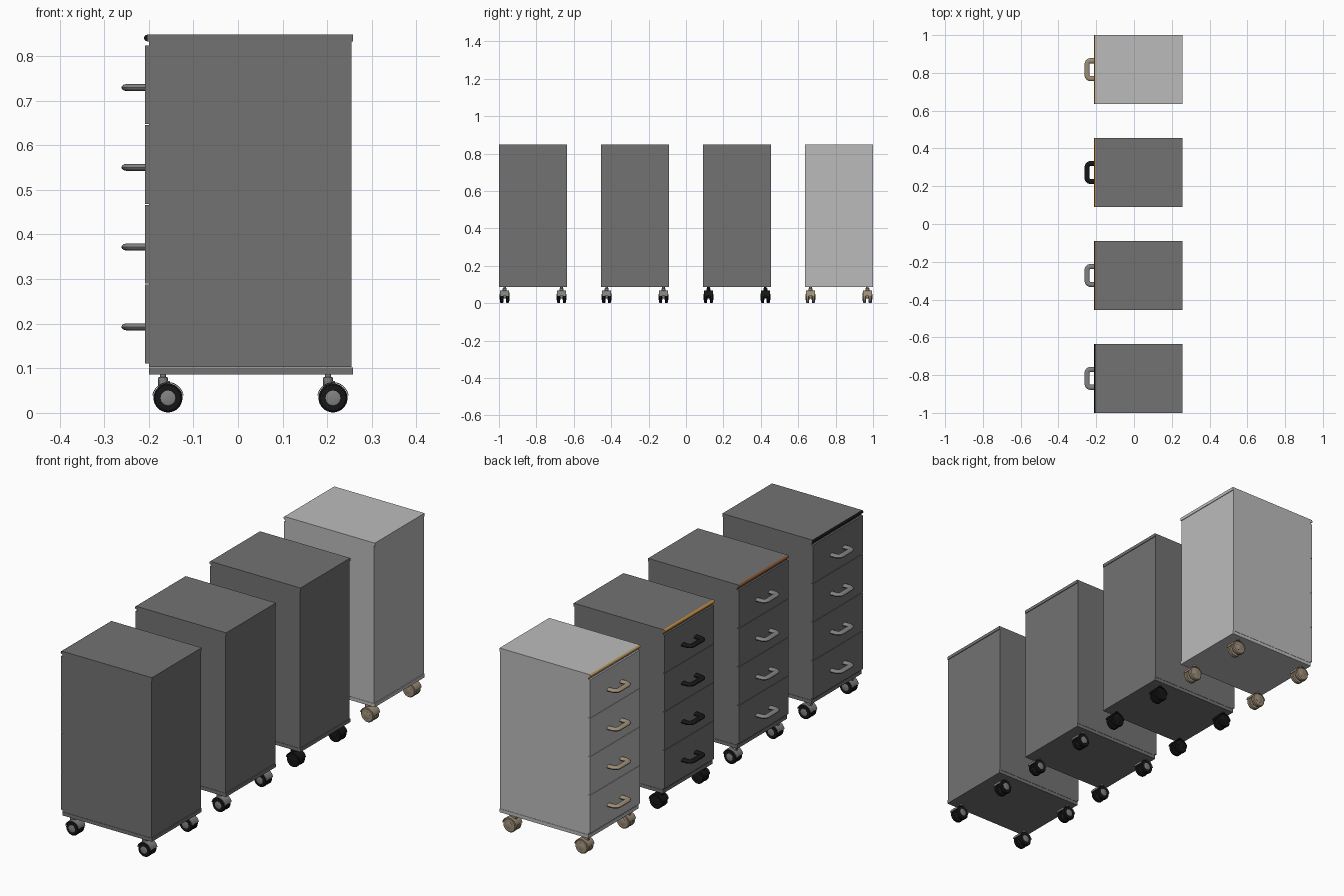
import bpy, bmesh
from math import sin, cos, pi, radians
from mathutils import Matrix, Vector

if "Cube" in bpy.data.objects:
    bpy.data.objects.remove(bpy.data.objects["Cube"])


def material(name, rgb):
    m = bpy.data.materials.new(name)
    m.diffuse_color = (*rgb, 1)
    m.use_nodes = True
    m.node_tree.nodes["Principled BSDF"].inputs["Base Color"].default_value = m.diffuse_color
    return m


DARK = material("dark_grey", (0.17, 0.17, 0.17))
LIGHT = material("light_grey", (0.5, 0.5, 0.5))
METAL = material("metal_grey", (0.22, 0.22, 0.22))
BLACK = material("black", (0.008, 0.008, 0.008))
BEIGE = material("beige", (0.34, 0.27, 0.19))
TAN = material("tan_edge", (0.55, 0.35, 0.14))
ORANGE = material("orange_edge", (0.6, 0.28, 0.05))
BROWN = material("brown_edge", (0.25, 0.09, 0.03))


def finish(name, bm, mat, smooth=False):
    bmesh.ops.recalc_face_normals(bm, faces=bm.faces)
    me = bpy.data.meshes.new(name)
    bm.to_mesh(me)
    bm.free()
    ob = bpy.data.objects.new(name, me)
    bpy.context.collection.objects.link(ob)
    me.materials.append(mat)
    if smooth:
        bpy.ops.object.select_all(action='DESELECT')
        ob.select_set(True)
        bpy.context.view_layer.objects.active = ob
        bpy.ops.object.shade_smooth_by_angle(angle=radians(35))
    return ob


def box(name, x, y, z, mat):
    bm = bmesh.new()
    size = Matrix.Diagonal((x[1] - x[0], y[1] - y[0], z[1] - z[0], 1))
    mid = Matrix.Translation((sum(x) / 2, sum(y) / 2, sum(z) / 2))
    bmesh.ops.create_cube(bm, size=1, matrix=mid @ size)
    return finish(name, bm, mat)


def extrude_y(name, profile, y0, y1, mat, smooth=True):
    """Closed x-z profile extruded along y."""
    bm = bmesh.new()
    f = bm.faces.new([bm.verts.new((x, y0, z)) for x, z in profile])
    r = bmesh.ops.extrude_face_region(bm, geom=[f])
    verts = [v for v in r["geom"] if isinstance(v, bmesh.types.BMVert)]
    bmesh.ops.translate(bm, verts=verts, vec=(0, y1 - y0, 0))
    return finish(name, bm, mat, smooth)


def lathe(name, profile, centre, axis, mat, n=32):
    """Rings of (radius, offset) along the y or z axis, with capped ends."""
    bm = bmesh.new()
    rings = []
    for r, h in profile:
        ring = []
        for i in range(n):
            a, b = r * cos(2 * pi * i / n), r * sin(2 * pi * i / n)
            p = Vector((a, h, b)) if axis == 'y' else Vector((a, b, h))
            ring.append(bm.verts.new(p + Vector(centre)))
        rings.append(ring)
    for p, q in zip(rings, rings[1:]):
        for i in range(n):
            bm.faces.new((p[i], p[(i + 1) % n], q[(i + 1) % n], q[i]))
    bm.faces.new(rings[0])
    bm.faces.new(rings[-1])
    return finish(name, bm, mat, True)


def arc(cx, cz, r, a0, a1, n):
    return [(cx + r * cos(radians(a0 + (a1 - a0) * i / n)),
             cz + r * sin(radians(a0 + (a1 - a0) * i / n))) for i in range(n + 1)]


def handle(name, y, z, mat):
    """Flattened oval section swept along a U-shaped path."""
    path = [(-0.206, 0.047)] + arc(-0.231, 0.03, 0.017, 90, 180, 6)
    path += [(px, -py) for px, py in reversed(path)]
    bm, rings, n = bmesh.new(), [], 14
    for i, p in enumerate(path):
        t = Vector(path[min(i + 1, len(path) - 1)]) - Vector(path[max(i - 1, 0)])
        nx, ny = Vector((-t.y, t.x)).normalized()
        rings.append([bm.verts.new((p[0] + nx * 0.0135 * cos(2 * pi * k / n),
                                    y + p[1] + ny * 0.0135 * cos(2 * pi * k / n),
                                    z + 0.008 * sin(2 * pi * k / n))) for k in range(n)])
    for a, b in zip(rings, rings[1:]):
        for k in range(n):
            bm.faces.new((a[k], a[(k + 1) % n], b[(k + 1) % n], b[k]))
    bm.faces.new(rings[0])
    bm.faces.new(rings[-1])
    finish(name, bm, mat, True)


def caster(tag, x, y, metal, tyre):
    z = 0.0335
    # twin wheels with hubs on the outer faces
    for s in (-1, 1):
        lathe(f"wheel_{tag}", [(0.029, 0.007 * s), (0.0325, 0.010 * s), (0.0325, 0.020 * s),
                               (0.029, 0.024 * s), (0.017, 0.025 * s)], (x, y, z), 'y', tyre)
        lathe(f"hub_{tag}", [(0.0165, 0.006 * s), (0.0165, 0.0255 * s), (0.014, 0.0265 * s)],
              (x, y, z), 'y', metal, 24)
    # axle, fender, swivel block and stem
    lathe(f"axle_{tag}", [(0.008, -0.01), (0.008, 0.01)], (x, y, z), 'y', metal, 16)
    extrude_y(f"fender_{tag}", arc(x, z, 0.0355, 10, 170, 20) + arc(x, z, 0.0335, 170, 10, 20),
              y - 0.024, y + 0.024, metal)
    box(f"swivel_block_{tag}", (x - 0.022, x + 0.004), (y - 0.0065, y + 0.0065), (0.035, 0.072), metal)
    lathe(f"swivel_collar_{tag}", [(0.011, 0.06), (0.011, 0.079), (0.007, 0.081), (0.007, 0.087)],
          (x - 0.011, y, 0), 'z', metal, 20)


def cabinet(i, y, body, edge, grip, metal, tyre):
    w = 0.1825
    ys = (y - w, y + w)
    box(f"carcass_{i}", (-0.2, 0.255), ys, (0.103, 0.833), body)
    box(f"base_panel_{i}", (-0.2, 0.258), ys, (0.086, 0.102), body)
    box(f"top_panel_{i}", (-0.203, 0.258), ys, (0.833, 0.848), body)
    extrude_y(f"top_front_edge_{i}", arc(-0.203, 0.8405, 0.0075, 90, 270, 10), *ys, edge)
    # four drawers, each with a handle
    for k in range(4):
        z = 0.111 + 0.1788 * k
        box(f"drawer_front_{i}_{k + 1}", (-0.208, -0.2), ys, (z, z + 0.1768), body)
        handle(f"handle_{i}_{k + 1}", y, z + 0.082, grip)
    for x in (-0.157, 0.213):
        for s in (-1, 1):
            caster(f"{i}_{'front' if x < 0 else 'rear'}_{'a' if s < 0 else 'b'}",
                   x, y + 0.152 * s, metal, tyre)


cabinet(1, -0.8175, DARK, BLACK, METAL, METAL, BLACK)
cabinet(2, -0.2725, DARK, BROWN, METAL, METAL, BLACK)
cabinet(3, 0.2725, DARK, ORANGE, BLACK, BLACK, BLACK)
cabinet(4, 0.8175, LIGHT, TAN, BEIGE, BEIGE, BEIGE)
